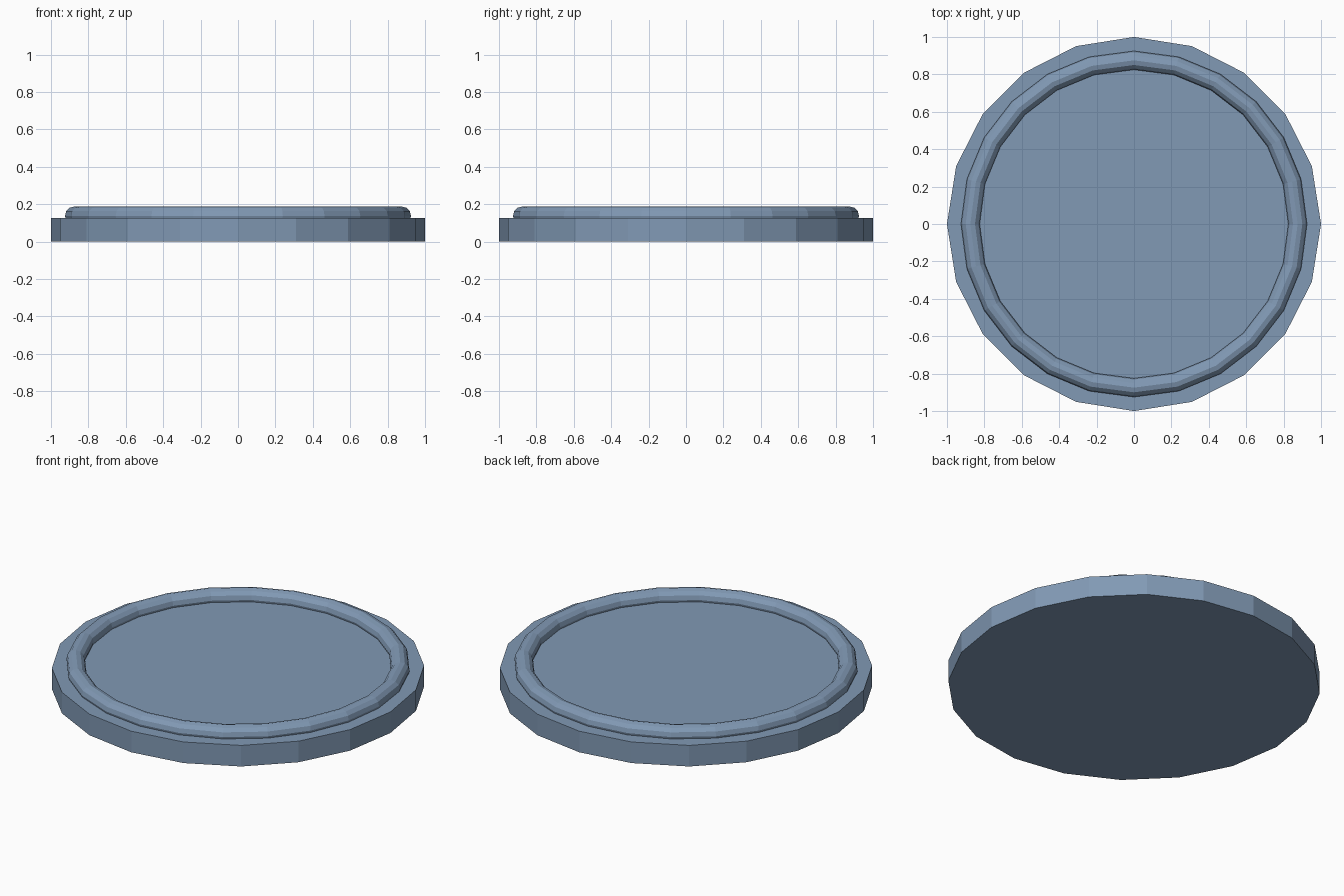
import bpy

if "Cube" in bpy.data.objects:
    bpy.data.objects.remove(bpy.data.objects["Cube"])

# slate blue paint
paint = bpy.data.materials.new("slate_blue")
paint.diffuse_color = (0.22, 0.32, 0.46, 1.0)
paint.use_nodes = True
paint.node_tree.nodes["Principled BSDF"].inputs["Base Color"].default_value = paint.diffuse_color

# base disc: low-poly, 20 sides with a corner on each axis
bpy.ops.mesh.primitive_cylinder_add(vertices=20, radius=1.0, depth=0.125, location=(0, 0, 0.0625))
bpy.context.object.name = "base_disc"
bpy.context.object.data.materials.append(paint)

# raised rim: faceted ring half sunk into the top of the disc
bpy.ops.mesh.primitive_torus_add(major_segments=24, minor_segments=12, major_radius=0.875,
                                 minor_radius=0.05, location=(0, 0, 0.1375))
bpy.context.object.name = "raised_rim"
bpy.context.object.data.materials.append(paint)
